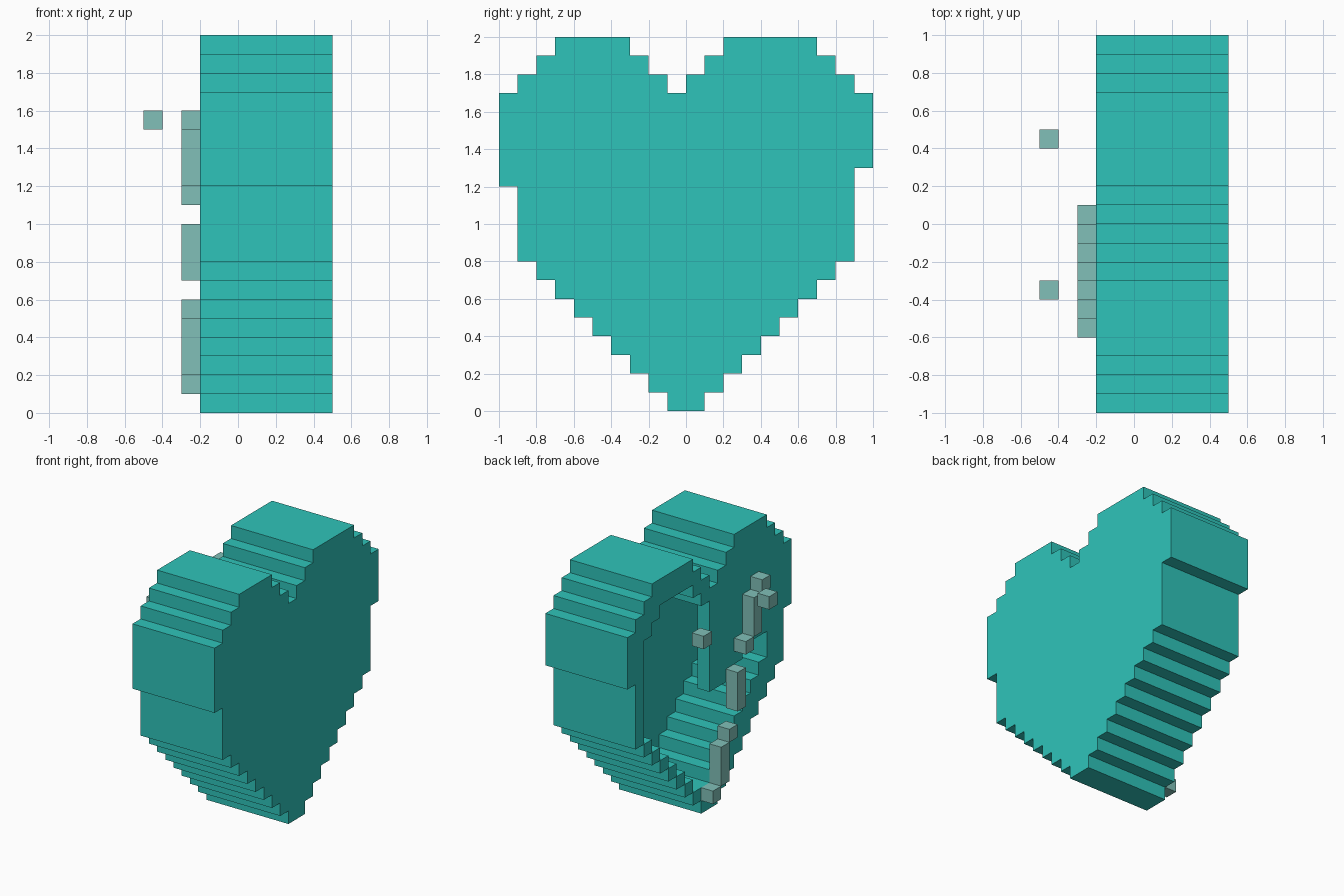
import bpy
import bmesh
from mathutils import Vector

cube = bpy.data.objects.get("Cube")
if cube:
    bpy.data.objects.remove(cube, do_unlink=True)

U = 0.1  # block size


def material(name, rgb):
    m = bpy.data.materials.new(name)
    m.use_nodes = True
    col = (*rgb, 1.0)
    m.diffuse_color = col
    m.node_tree.nodes["Principled BSDF"].inputs["Base Color"].default_value = col
    return m


teal = material("teal", (0.028, 0.55, 0.49))
grey = material("pale_grey_teal", (0.22, 0.53, 0.48))


# Each row of blocks is a list of (start, end) spans along y, in block units
def outer_row(k):
    if k < 8:
        return [(-k - 1, k + 1)]
    if k < 12:
        return [(-9, 9)]
    if k == 12:
        return [(-10, 9)]
    if k < 17:
        return [(-10, 10)]
    return {17: [(-9, -1), (0, 9)], 18: [(-8, -2), (1, 8)], 19: [(-7, -3), (2, 7)]}[k]


# Hollow inside the heart
def hollow_row(k):
    if k < 2:
        return []
    if k < 9:
        return [(2 - k, k)]
    if k < 16:
        return [(-7, 8)]
    return {16: [(-7, -2), (1, 7)], 17: [(-6, -3), (2, 6)]}.get(k, [])


# Opening through the thin cover plate, broken along one side
def opening_row(k):
    if k < 9:
        return hollow_row(k)
    if k == 9:
        return [(-7, -2), (0, 8)]
    if k == 10:
        return [(-7, -4), (0, 8)]
    if k < 16:
        return [(0, 8)]
    return {16: [(1, 7)], 17: [(2, 6)]}.get(k, [])


def inside(spans, y):
    return any(a <= y < b for a, b in spans)


def filled(x, y, z):
    if not (-2 <= x < 5 and 0 <= z < 20) or not inside(outer_row(z), y):
        return False
    if x == -2:
        return not inside(opening_row(z), y)
    if x < 3:
        return not inside(hollow_row(z), y)
    return True


def block_object(name, test, mat, xs, ys, zs):
    """Skin the blocks that pass the test, then merge flat faces."""
    bm = bmesh.new()
    verts = {}

    def vert(p):
        if p not in verts:
            verts[p] = bm.verts.new(Vector(p) * U)
        return verts[p]

    for x in xs:
        for y in ys:
            for z in zs:
                if not test(x, y, z):
                    continue
                for axis in range(3):
                    for side in (0, 1):
                        n = [x, y, z]
                        n[axis] += 2 * side - 1
                        if test(*n):
                            continue
                        loop = []
                        for a, b in ((0, 0), (1, 0), (1, 1), (0, 1)):
                            p = [x, y, z]
                            p[axis] += side
                            p[(axis + 1) % 3] += a
                            p[(axis + 2) % 3] += b
                            loop.append(vert(tuple(p)))
                        bm.faces.new(loop if side else loop[::-1])
    bmesh.ops.dissolve_limit(bm, angle_limit=0.01, verts=bm.verts[:], edges=bm.edges[:])
    me = bpy.data.meshes.new(name)
    bm.to_mesh(me)
    bm.free()
    me.materials.append(mat)
    ob = bpy.data.objects.new(name, me)
    bpy.context.collection.objects.link(ob)
    return ob


# Hollow heart
block_object("heart_shell", filled, teal, range(-2, 5), range(-10, 10), range(20))


# Crack pieces and loose blocks: (x, y, bottom, top) in block units
def chunk(name, x, y, z0, z1):
    block_object(name, lambda a, b, c: a == x and b == y and z0 <= c < z1,
                 grey, [x], [y], range(z0, z1))


crack = [(0, 1, 2), (-1, 2, 5), (-2, 5, 6), (-3, 7, 10),
         (-4, 11, 12), (-5, 12, 15), (-6, 15, 16)]
for i, (y, z0, z1) in enumerate(crack):
    chunk(f"crack_piece_{i + 1}", -3, y, z0, z1)

for name, y in (("loose_block_back", 4), ("loose_block_front", -4)):
    chunk(name, -5, y, 15, 16)
